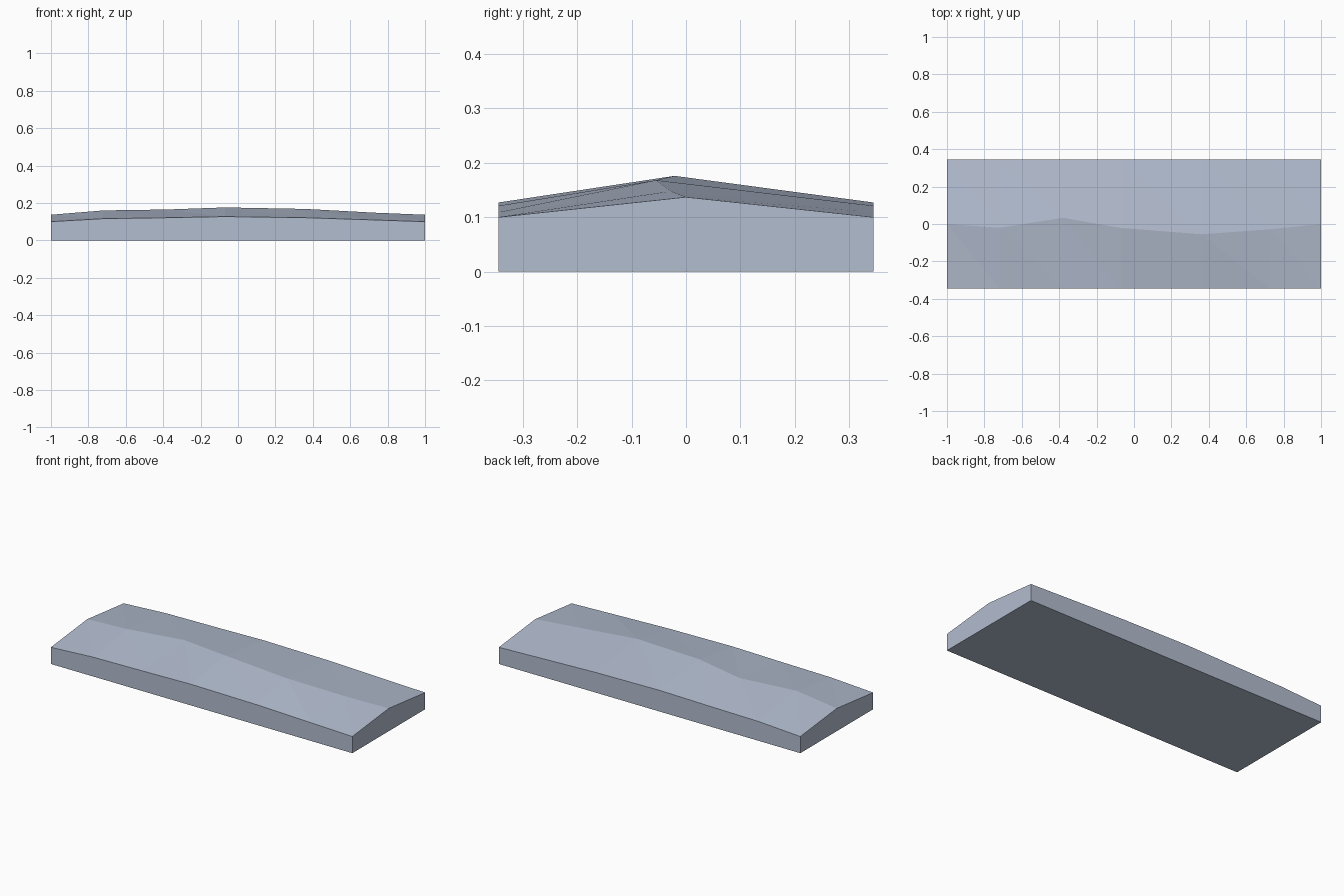
import bpy, bmesh

if "Cube" in bpy.data.objects:
    bpy.data.objects.remove(bpy.data.objects["Cube"])

# Single flat colour
mat = bpy.data.materials.new("pale_blue_grey")
mat.diffuse_color = (0.45, 0.51, 0.63, 1)
mat.use_nodes = True
mat.node_tree.nodes["Principled BSDF"].inputs["Base Color"].default_value = mat.diffuse_color

# Stations along the length: x, edge height, ridge y, ridge height
STATIONS = [
    (-1.00, 0.100, 0.000, 0.137),
    (-0.72, 0.116, -0.020, 0.160),
    (-0.38, 0.121, 0.033, 0.165),
    (-0.07, 0.127, -0.021, 0.176),
    (0.36, 0.121, -0.055, 0.168),
    (0.73, 0.109, -0.028, 0.148),
    (1.00, 0.100, 0.000, 0.137),
]
HALF = 0.345

bm = bmesh.new()
front, ridge, back = [], [], []
for x, ez, ry, rz in STATIONS:
    front.append(bm.verts.new((x, -HALF, ez)))
    ridge.append(bm.verts.new((x, ry, rz)))
    back.append(bm.verts.new((x, HALF, ez)))

# Faceted top slopes
for i in range(len(STATIONS) - 1):
    for a, b in ((front, ridge), (ridge, back)):
        bm.faces.new((a[i], a[i + 1], b[i]))
        bm.faces.new((a[i + 1], b[i + 1], b[i]))

# Vertical sides and flat base
base = [bm.verts.new((x, y, 0)) for x, y in
        ((-1, -HALF), (1, -HALF), (1, HALF), (-1, HALF))]
bm.faces.new([base[0], base[1]] + front[::-1])
bm.faces.new([base[2], base[3]] + back)
bm.faces.new((base[1], base[2], back[-1], ridge[-1], front[-1]))
bm.faces.new((base[3], base[0], front[0], ridge[0], back[0]))
bm.faces.new(base[::-1])
bmesh.ops.recalc_face_normals(bm, faces=bm.faces)

mesh = bpy.data.meshes.new("ridged_slab")
bm.to_mesh(mesh)
bm.free()
mesh.materials.append(mat)
obj = bpy.data.objects.new("ridged_slab", mesh)
bpy.context.collection.objects.link(obj)
